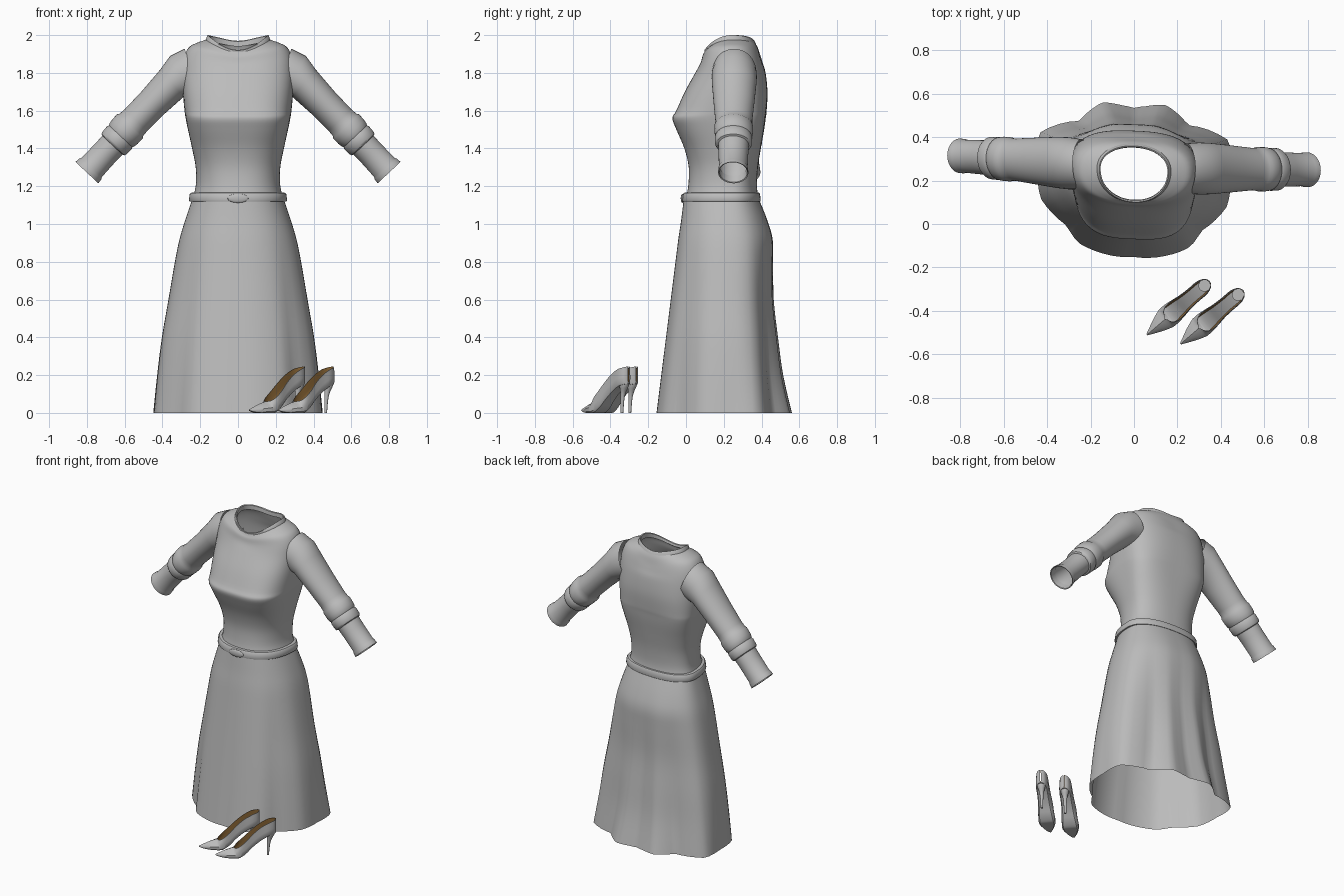
import bpy, bmesh, math
from mathutils import Vector

if "Cube" in bpy.data.objects:
    bpy.data.objects.remove(bpy.data.objects["Cube"])

YC = 0.25       # y of the widest line of the dress
SHEAR = 0.04    # the dress is turned very slightly
SEG = 72


def material(name, rgb):
    m = bpy.data.materials.new(name)
    m.diffuse_color = (*rgb, 1)
    m.use_nodes = True
    m.node_tree.nodes["Principled BSDF"].inputs["Base Color"].default_value = m.diffuse_color
    return m


GREY = material("fabric grey", (0.5, 0.5, 0.5))
BROWN = material("lining brown", (0.25, 0.13, 0.035))


def loft(name, rings, mats=(GREY,), mat_rule=None, cap=False):
    """Skin a list of closed rings of points."""
    bm = bmesh.new()
    rows = [[bm.verts.new(p) for p in ring] for ring in rings]
    n = len(rows[0])
    for a, b in zip(rows, rows[1:]):
        for i in range(n):
            j = (i + 1) % n
            f = bm.faces.new((a[i], a[j], b[j], b[i]))
            if mat_rule:
                f.material_index = mat_rule(i)
    if cap:
        bm.faces.new(rows[0])
        bm.faces.new(rows[-1])
    bmesh.ops.recalc_face_normals(bm, faces=bm.faces[:])
    me = bpy.data.meshes.new(name)
    bm.to_mesh(me)
    bm.free()
    ob = bpy.data.objects.new(name, me)
    bpy.context.collection.objects.link(ob)
    for m in mats:
        me.materials.append(m)
    return ob


def smooth_rows(rows, steps=4):
    """Catmull-Rom interpolation between table rows."""
    out = []
    for i in range(len(rows) - 1):
        p0, p1, p2, p3 = (rows[max(i - 1, 0)], rows[i], rows[i + 1],
                          rows[min(i + 2, len(rows) - 1)])
        for s in range(steps):
            t = s / steps
            out.append(tuple(0.5 * (2 * b + (c - a) * t + (2 * a - 5 * b + 4 * c - d) * t * t
                                    + (3 * b - a - 3 * c + d) * t ** 3)
                             for a, b, c, d in zip(p0, p1, p2, p3)))
    out.append(tuple(rows[-1]))
    return out


# Half outline of the wavy hem, front to back
HEM = [(0, -.152), (.15, -.14), (.26, -.095), (.31, -.02), (.43, .10), (.445, .25),
       (.44, .40), (.25, .465), (.22, .50), (.145, .555), (.06, .545), (0, .535)]
HEM_POLAR = [(math.atan2(y - YC, x), math.hypot(x, y - YC)) for x, y in HEM]


def hem_radius(phi):
    a = math.atan2(math.sin(phi), abs(math.cos(phi)))
    for (a0, r0), (a1, r1) in zip(HEM_POLAR, HEM_POLAR[1:]):
        if a <= a1:
            return r0 + (r1 - r0) * max(0, a - a0) / (a1 - a0)
    return HEM_POLAR[-1][1]


def oval_radius(phi, w, yf, yb, n):
    c, s = math.cos(phi), math.sin(phi)
    d = yb - YC if s > 0 else YC - yf
    return (abs(c / w) ** n + abs(s / d) ** n) ** (-1 / n)


def dress_ring(z, w, yf, yb, n=2.3, dzf=0, dzb=0, hem=0):
    pts = []
    for i in range(SEG):
        phi = 2 * math.pi * i / SEG
        r = oval_radius(phi, w, yf, yb, n)
        if hem:
            r += hem * (hem_radius(phi) - oval_radius(phi, .45, -.155, .55, 2.3))
        x, s = r * math.cos(phi), math.sin(phi)
        pts.append((x, YC + r * s - SHEAR * x, z + (dzb if s > 0 else dzf) * s * s))
    return pts


# Skirt: z, half width, front y, back y
SKIRT = [(0, .45, -.155, .55), (.2, .43, -.13, .505), (.4, .405, -.105, .48),
         (.6, .37, -.08, .46), (.8, .335, -.055, .46), (.92, .31, -.04, .458),
         (1.02, .28, -.025, .43), (1.13, .243, -.012, .386)]
loft("skirt", [dress_ring(*r, hem=max(0, 1 - r[0] / 1.12) ** 1.4) for r in smooth_rows(SKIRT)])

# Bodice: z, half width, front y, back y, squareness, front drop, back drop
BODICE = [(1.13, .243, -.002, .385, 2.3, 0, 0), (1.2, .224, .012, .375, 2.3, 0, 0),
          (1.3, .224, .015, .38, 2.4, 0, 0), (1.4, .243, -.008, .395, 2.6, 0, 0),
          (1.5, .265, -.05, .412, 3, 0, 0), (1.56, .277, -.07, .42, 3.2, 0, 0),
          (1.6, .283, -.05, .425, 3, 0, 0), (1.7, .292, -.005, .43, 2.7, 0, 0),
          (1.8, .295, .05, .42, 2.5, 0, 0), (1.88, .287, .078, .405, 2.4, -.03, -.03),
          (1.935, .26, .088, .392, 2.3, -.05, -.045), (1.96, .215, .096, .38, 2.2, -.06, -.03),
          (1.975, .17, .102, .368, 2.1, -.062, -.02)]
loft("bodice", [dress_ring(*r) for r in smooth_rows(BODICE)])

# Collar band with folded inner edge
COLLAR = [(1.972, .172, .099, .37, 2.1, -.062, -.02), (1.997, .163, .098, .363, 2.1, -.078, -.03),
          (2.0, .16, .102, .36, 2.1, -.078, -.03), (1.996, .154, .108, .354, 2.1, -.078, -.03),
          (1.965, .155, .112, .352, 2.1, -.062, -.025)]
loft("collar", [dress_ring(*r) for r in COLLAR])

# Belt and its small centre tie
BELT = [(1.122, .24, -.005, .38), (1.12, .257, -.018, .393), (1.126, .26, -.02, .395),
        (1.158, .256, -.015, .391), (1.165, .25, -.01, .387), (1.167, .232, .005, .378)]
loft("belt", [dress_ring(*r) for r in BELT])
bpy.ops.mesh.primitive_uv_sphere_add(segments=24, ring_count=12, radius=1,
                                     location=(0, -.018, 1.136))
tie = bpy.context.object
tie.name = "belt_tie"
tie.scale = (.055, .01, .024)
tie.data.materials.append(GREY)

# Sleeves with turned-up cuff: x, z, radius, y radius, slope in degrees
SLEEVE = [(.24, 1.81, .125, .115, -20), (.30, 1.785, .12, .12, -30), (.35, 1.745, .095, .118, -41),
          (.45, 1.642, .085, .108, -47), (.54, 1.55, .083, .098, -47), (.565, 1.525, .086, .098, -47),
          (.572, 1.517, .094, .102, -47), (.60, 1.487, .093, .102, -47), (.616, 1.470, .089, .099, -47),
          (.621, 1.464, .084, .095, -47), (.628, 1.457, .089, .099, -47), (.655, 1.428, .087, .098, -47),
          (.662, 1.42, .083, .092, -47), (.665, 1.417, .073, .081, -47), (.70, 1.38, .072, .079, -47),
          (.775, 1.299, .074, .076, -47), (.782, 1.291, .08, .079, -47), (.80, 1.272, .083, .08, -47),
          (.798, 1.274, .077, .074, -47), (.77, 1.304, .072, .072, -47)]
for side, label in ((1, "right"), (-1, "left")):
    rings = []
    for x, z, r, ry, deg in SLEEVE:
        nx, nz = -math.sin(math.radians(deg)), math.cos(math.radians(deg))
        yc = .266 + .016 * (x - .24) / .56
        ring = []
        for i in range(40):
            a = 2 * math.pi * i / 40
            px = side * (x + r * math.cos(a) * nx)
            ring.append((px, yc + ry * math.sin(a) - SHEAR * px, z + r * math.cos(a) * nz))
        rings.append(ring)
    loft(label + "_sleeve", rings)

# Shoe sections: distance from toe, half width, sole z, top z, opening
SHOE = [(0, .004, .012, .018, 0), (.03, .018, .004, .032, 0), (.07, .036, 0, .048, 0),
        (.11, .05, 0, .06, 0), (.125, .052, 0, .064, .55), (.15, .052, .004, .082, .85),
        (.19, .047, .03, .118, .95), (.23, .041, .07, .16, .95), (.28, .038, .11, .202, .95),
        (.33, .038, .14, .23, .92), (.362, .028, .15, .24, .9), (.375, .015, .153, .244, .9),
        (.38, .003, .155, .245, .9)]
HEEL = [(.165, .348, .028), (.14, .345, .024), (.11, .338, .015), (.07, .332, .01), (0, .328, .007)]
ANG = math.radians(40.5)


def shoe_section(t, w, zb, zt, g):
    def half(w, zb, zt):
        h = zt - zb
        return [(g * w, zt), ((.62 + .35 * g) * w, zb + .78 * h), (w, zb + .45 * h),
                (.97 * w, zb + .12 * h), (.8 * w, zb)]
    th = min(.004, w * .4)
    outer, inner = half(w, zb, zt), half(w - th, zb + th, zt - (0 if g > .5 else th))
    ring = outer + [(-x, z) for x, z in reversed(outer)]
    ring += inner + [(-x, z) for x, z in reversed(inner)]
    # order: outer right to left, then inner left back to right
    ring = ring[:10] + ring[:9:-1]
    return [(t, x, z) for x, z in ring]


def lining_rule(i):
    return 1 if 10 <= i <= 18 and i != 14 else 0


for label, (ox, oy) in (("first", (.06, -.51)), ("second", (.215, -.552))):
    def place(p):
        t, s, z = p
        return Vector((ox + t * math.cos(ANG) - s * math.sin(ANG),
                       oy + t * math.sin(ANG) + s * math.cos(ANG), z))
    rows = smooth_rows(SHOE, 3)
    rings = [[place(p) for p in shoe_section(t, w, zb, zt, min(max(g, 0), .96))]
             for t, w, zb, zt, g in rows]
    loft(label + "_shoe", rings, (GREY, BROWN), lining_rule)
    heel = [[place((t + r * math.cos(a), r * math.sin(a), z))
             for a in (2 * math.pi * i / 16 for i in range(16))] for z, t, r in smooth_rows(HEEL, 3)]
    loft(label + "_shoe_heel", heel, cap=True)

# Smooth shading everywhere, sharp at folds
bpy.ops.object.select_all(action='SELECT')
bpy.context.view_layer.objects.active = tie
bpy.ops.object.shade_smooth_by_angle(angle=math.radians(40))
